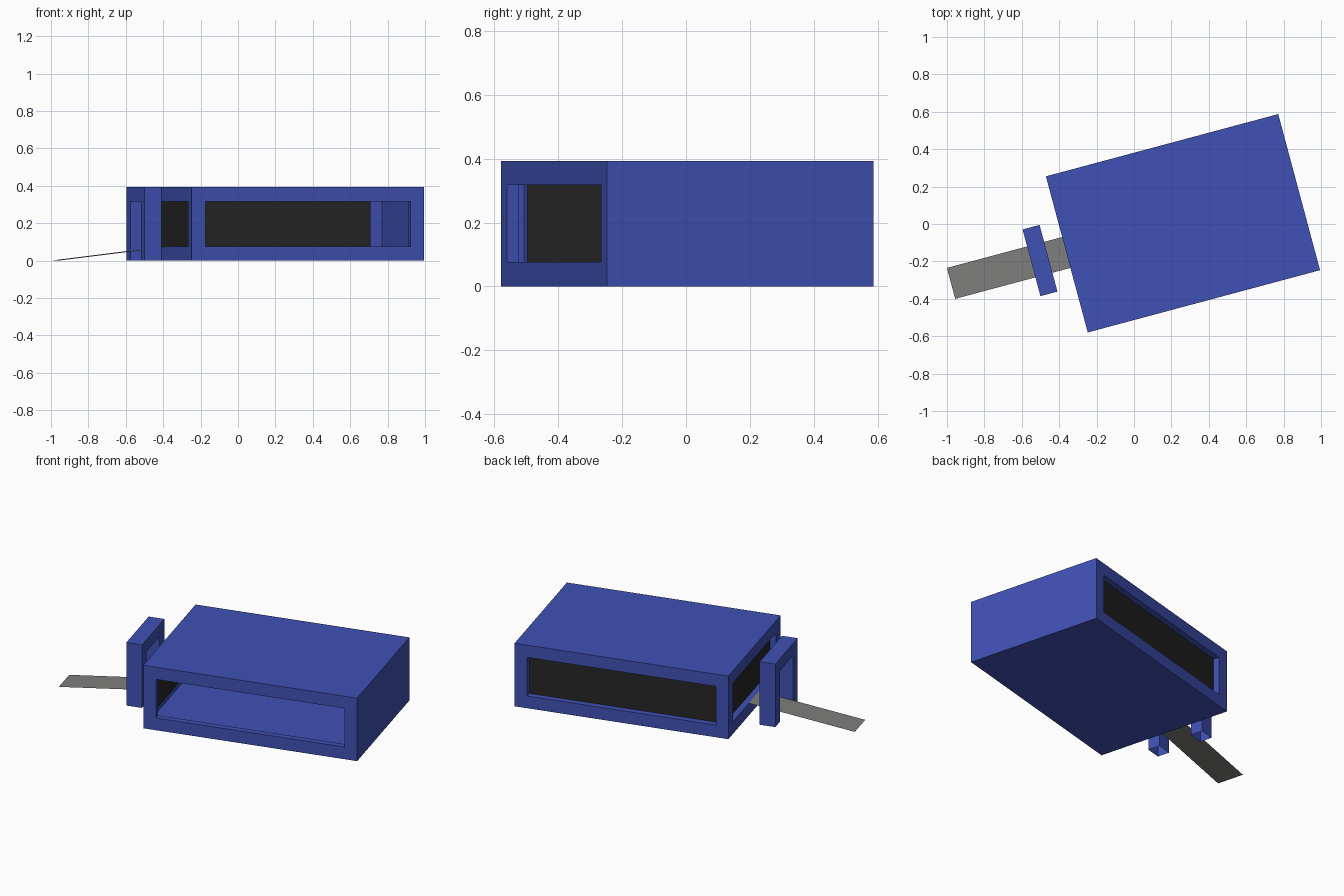
import bpy, bmesh, math
from mathutils import Vector, Matrix

if "Cube" in bpy.data.objects:
    bpy.data.objects.remove(bpy.data.objects["Cube"])

ANGLE = math.radians(15)      # whole model is turned on the ground
HEIGHT = 0.393
BORDER = 0.076                # frame width around every opening
RECESS = 0.037                # depth of the window reveals


def material(name, rgb):
    m = bpy.data.materials.new(name)
    m.diffuse_color = (*rgb, 1)
    m.use_nodes = True
    m.node_tree.nodes["Principled BSDF"].inputs["Base Color"].default_value = m.diffuse_color
    return m


blue = material("indigo_blue", (0.05, 0.082, 0.46))
dark = material("dark_grey", (0.019, 0.019, 0.019))
grey = material("mid_grey", (0.21, 0.21, 0.205))


def finish(bm, name, mats):
    me = bpy.data.meshes.new(name)
    bm.to_mesh(me)
    bm.free()
    for m in mats:
        me.materials.append(m)
    ob = bpy.data.objects.new(name, me)
    ob.rotation_euler.z = ANGLE
    bpy.context.collection.objects.link(ob)
    return ob


# Main housing: thin shell, open front, dark recessed panels at back and left
U0, U1, V0, V1 = -0.389, 0.897, -0.496, 0.368
bm = bmesh.new()
place = Matrix.Translation(((U0 + U1) / 2, (V0 + V1) / 2, HEIGHT / 2)) @ \
    Matrix.Diagonal((U1 - U0, V1 - V0, HEIGHT, 1))
bmesh.ops.create_cube(bm, size=1, matrix=place)
bm.normal_update()
for direction, paneled in (((0, -1, 0), False), ((0, 1, 0), True), ((-1, 0, 0), True)):
    d = Vector(direction)
    face = max(bm.faces, key=lambda f: f.normal.dot(d) * f.calc_area())
    bmesh.ops.inset_individual(bm, faces=[face], thickness=BORDER, use_even_offset=True)
    new = bmesh.ops.extrude_discrete_faces(bm, faces=[face])["faces"][0]
    bmesh.ops.translate(bm, verts=new.verts, vec=-d * RECESS)
    if paneled:
        new.material_index = 1
    else:
        bmesh.ops.delete(bm, geom=[new], context='FACES_ONLY')
    bm.normal_update()
finish(bm, "housing", [blue, dark])

# Gate arch: profile across the path, extruded, legs left open underneath
A, B = -0.243, 0.126
top = HEIGHT - BORDER
profile = [(A, 0), (A, HEIGHT), (B, HEIGHT), (B, 0),
           (B - BORDER, 0), (B - BORDER, top), (A + BORDER, top), (A + BORDER, 0)]
bm = bmesh.new()
face = bm.faces.new([bm.verts.new((-0.583, v, z)) for v, z in profile])
ext = bmesh.ops.extrude_face_region(bm, geom=[face], use_keep_orig=True)["geom"]
bmesh.ops.translate(bm, vec=(0.094, 0, 0),
                    verts=[g for g in ext if isinstance(g, bmesh.types.BMVert)])
bmesh.ops.recalc_face_normals(bm, faces=bm.faces)
under = [f for f in bm.faces if all(v.co.z < 1e-4 for v in f.verts)]
bmesh.ops.delete(bm, geom=under, context='FACES_ONLY')
finish(bm, "gate_arch", [blue])

# Entry ramp: thin sloping sheet from the ground to the window sill
bm = bmesh.new()
bm.faces.new([bm.verts.new(p) for p in (
    (-1.027, -0.139, 0), (U0, -0.139, BORDER + 0.001),
    (U0, 0.032, BORDER + 0.001), (-1.027, 0.032, 0))])
finish(bm, "entry_ramp", [grey])
